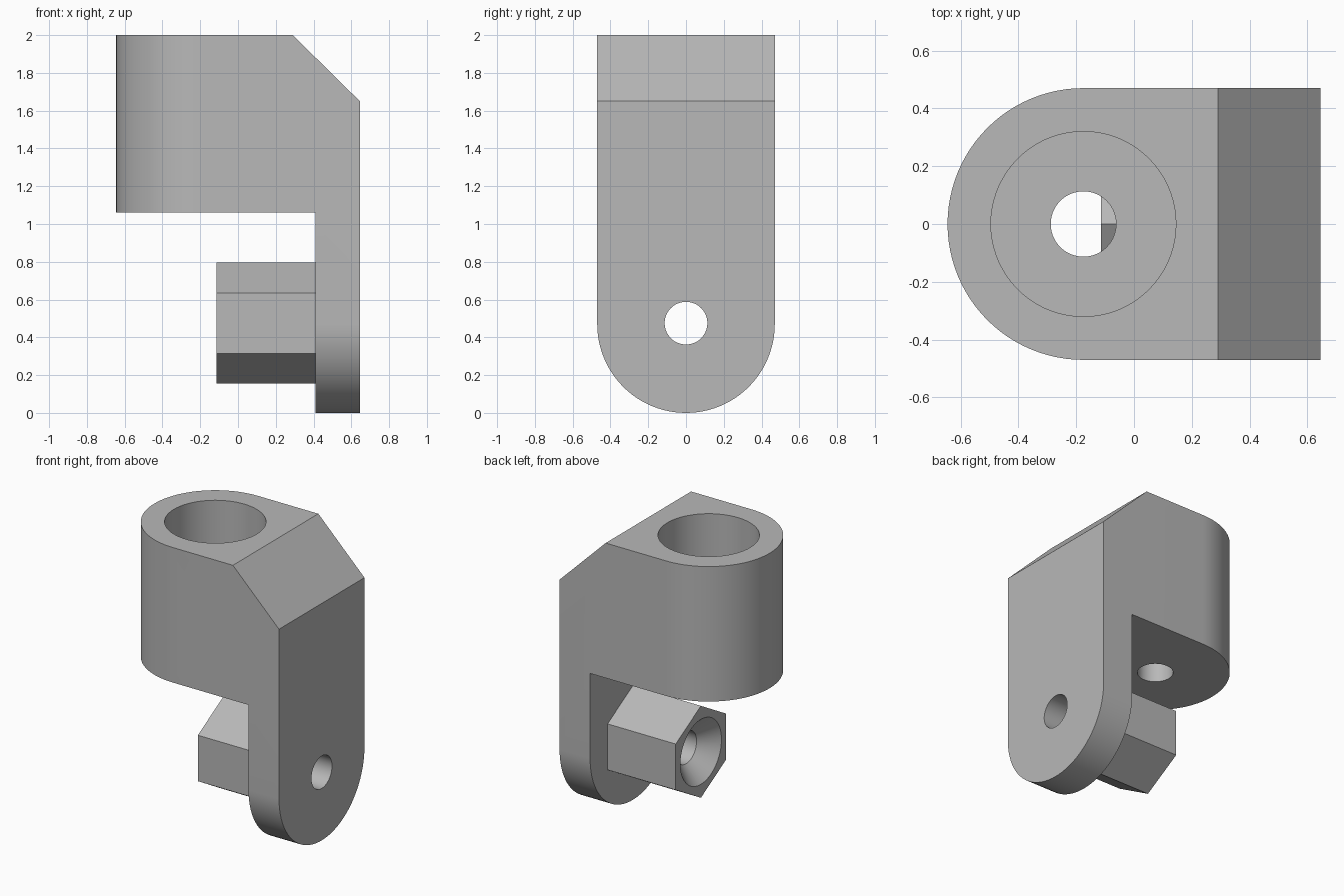
import bpy, bmesh, math
from mathutils import Vector

if "Cube" in bpy.data.objects:
    bpy.data.objects.remove(bpy.data.objects["Cube"], do_unlink=True)

# Main dimensions
HALF = 0.645         # half length along x
R = 0.47             # half width and end radius
LEG_X = 0.41         # inner face of the leg
HEAD_Z = 1.06        # underside of the head
BORE_X = -0.175      # vertical bore axis
PIVOT_Z = 0.475      # horizontal hole axis
HOLE_R = 0.113
TIP_X = -0.115       # free end of the hexagonal boss
FLOOR = 0.235        # thickness under the large bore

metal = bpy.data.materials.new("plain grey")
metal.use_nodes = True
grey = (0.48, 0.48, 0.48, 1)
metal.diffuse_color = grey
metal.node_tree.nodes["Principled BSDF"].inputs["Base Color"].default_value = grey


def place(u, v, w, axis):
    """Map profile coordinates u, v and depth w to space."""
    return Vector({"x": (w, u, v), "y": (u, w, v), "z": (u, v, w)}[axis])


def loft(name, rings, axis):
    """Solid through a list of (profile, depth) rings."""
    bm = bmesh.new()
    loops = [[bm.verts.new(place(u, v, w, axis)) for u, v in pts] for pts, w in rings]
    n = len(loops[0])
    for a, b in zip(loops, loops[1:]):
        for i in range(n):
            j = (i + 1) % n
            bm.faces.new((a[i], a[j], b[j], b[i]))
    bm.faces.new(loops[0])
    bm.faces.new(loops[-1])
    bmesh.ops.recalc_face_normals(bm, faces=bm.faces)
    mesh = bpy.data.meshes.new(name)
    bm.to_mesh(mesh)
    bm.free()
    mesh.materials.append(metal)
    obj = bpy.data.objects.new(name, mesh)
    bpy.context.collection.objects.link(obj)
    return obj


def arc(cu, cv, r, start, sweep, n):
    return [(cu + r * math.cos(start + sweep * i / n),
             cv + r * math.sin(start + sweep * i / n)) for i in range(n + 1)]


def circle(cu, cv, r, n=72, start=0):
    return arc(cu, cv, r, start, math.tau, n)[:-1]


def combine(target, other, operation):
    """Apply a boolean and discard the helper."""
    other.hide_render = True
    mod = target.modifiers.new(operation.title(), "BOOLEAN")
    mod.object, mod.operation, mod.solver = other, operation, "EXACT"
    bpy.context.view_layer.objects.active = target
    bpy.ops.object.modifier_apply(modifier=mod.name)
    bpy.data.objects.remove(other, do_unlink=True)


# Angled bracket: side profile with a chamfered shoulder
side = [(-HALF - 0.1, HEAD_Z), (LEG_X, HEAD_Z), (LEG_X, -0.1), (HALF, -0.1),
        (HALF, 1.65), (0.29, 2), (-HALF - 0.1, 2)]
bracket = loft("bracket", [(side, -0.6), (side, 0.6)], "y")

# Round the head in plan and the foot of the leg
plan = arc(BORE_X, 0, R, math.pi / 2, math.pi, 48) + [(1, -R), (1, R)]
combine(bracket, loft("head_rounding", [(plan, -0.5), (plan, 2.5)], "z"), "INTERSECT")
foot = arc(0, R, R, math.pi, math.pi, 48) + [(R, 2.5), (-R, 2.5)]
combine(bracket, loft("foot_rounding", [(foot, -1), (foot, 1)], "x"), "INTERSECT")

# Hexagonal boss on the inner face of the leg
hexagon = circle(0, PIVOT_Z, 0.32, 6, math.pi / 2)
combine(bracket, loft("hex_boss", [(hexagon, TIP_X), (hexagon, LEG_X + 0.1)], "x"), "UNION")

# Horizontal hole with a countersink at the boss tip
pivot = [(circle(0, PIVOT_Z, r), x) for r, x in (
    (HOLE_R * 2 + 0.05, TIP_X - 0.05), (HOLE_R, TIP_X + HOLE_R), (HOLE_R, 1))]
combine(bracket, loft("pivot_hole", pivot, "x"), "DIFFERENCE")

# Vertical stepped bore through the head
bore = [(circle(BORE_X, 0, r), z) for r, z in (
    (HOLE_R, HEAD_Z - 0.1), (HOLE_R, HEAD_Z + FLOOR), (0.32, HEAD_Z + FLOOR), (0.32, 2.2))]
combine(bracket, loft("stepped_bore", bore, "z"), "DIFFERENCE")

# Smooth curved walls, keep the machined edges crisp
bpy.ops.object.select_all(action="DESELECT")
bracket.select_set(True)
bpy.context.view_layer.objects.active = bracket
bpy.ops.object.shade_smooth_by_angle(angle=math.radians(25))
